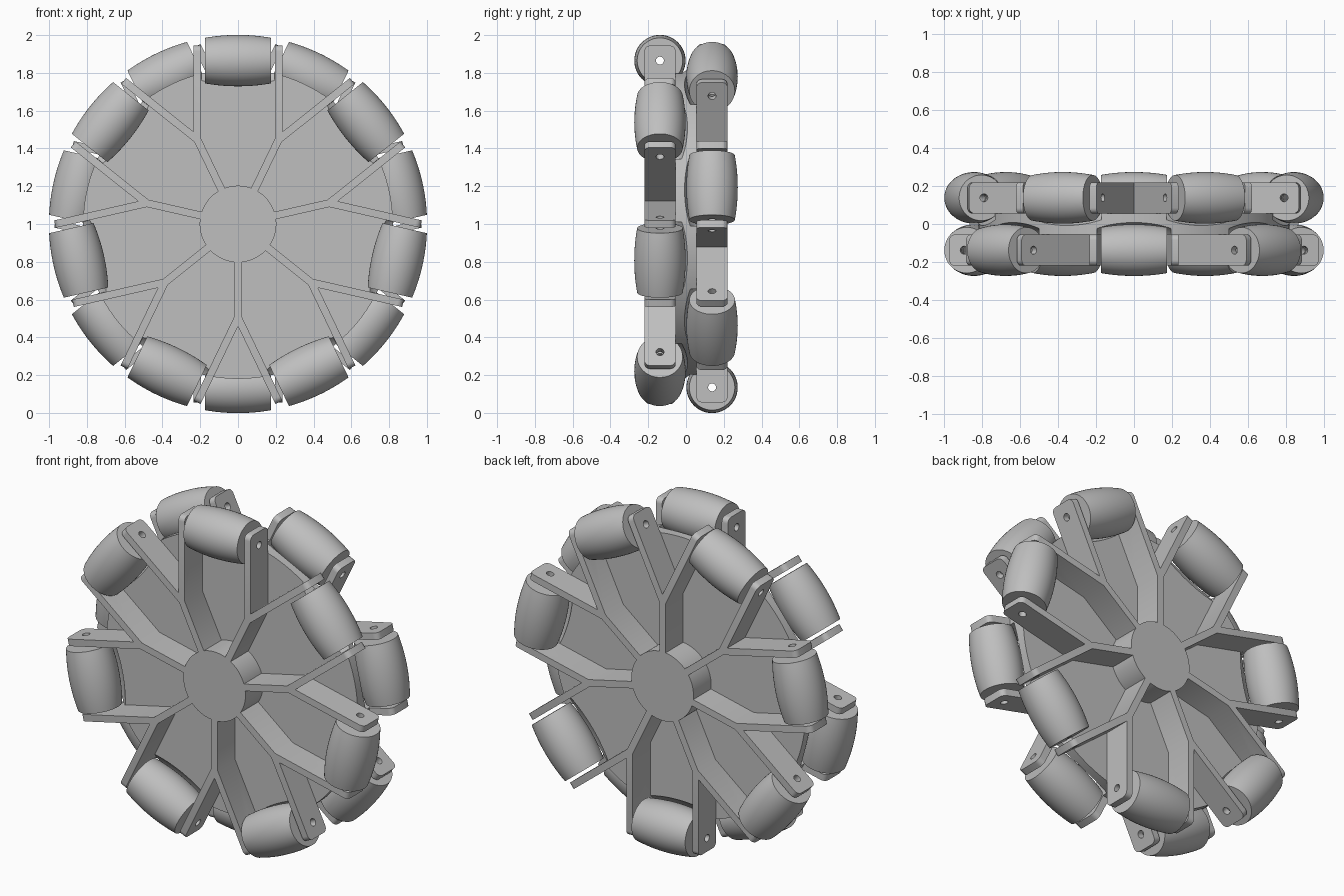
import bpy, bmesh, math
from mathutils import Matrix, Vector

cube = bpy.data.objects.get("Cube")
if cube:
    bpy.data.objects.remove(cube, do_unlink=True)

COUNT = 7
HALF = math.pi / COUNT
AXLE_R, AXLE_Y = 0.865, 0.138       # roller axle position
ARM_OFF, ARM_T, ARM_TIP = 0.215, 0.02, 0.945
Y_IN, Y_OUT = 0.055, 0.22           # depth range of the spokes
CENTRE = Matrix.Translation((0, 0, 1))

grey = bpy.data.materials.new("plain_grey")
grey.use_nodes = True
colour = (0.52, 0.52, 0.52, 1)
grey.diffuse_color = colour
grey.node_tree.nodes["Principled BSDF"].inputs["Base Color"].default_value = colour


def make_object(name, bm):
    bmesh.ops.recalc_face_normals(bm, faces=bm.faces)
    mesh = bpy.data.meshes.new(name)
    bm.to_mesh(mesh)
    bm.free()
    mesh.materials.append(grey)
    obj = bpy.data.objects.new(name, mesh)
    bpy.context.collection.objects.link(obj)
    return obj


def lathe_x(bm, profile, closed, segments=48):
    """Revolve (x, radius) points around the x axis."""
    rings = []
    for x, r in profile:
        rings.append([bm.verts.new((x, r * math.cos(a), r * math.sin(a)))
                      for a in (2 * math.pi * i / segments for i in range(segments))])
    pairs = list(zip(rings, rings[1:]))
    if closed:
        pairs.append((rings[-1], rings[0]))
    else:
        bm.faces.new(rings[0])
        bm.faces.new(rings[-1])
    for a, b in pairs:
        for i in range(segments):
            j = (i + 1) % segments
            bm.faces.new((a[i], a[j], b[j], b[i]))


def barrel(half_length, radius, steps=14):
    """Barrel outline whose outer edge follows the wheel rim."""
    xs = [half_length * (2 * i / steps - 1) for i in range(steps + 1)]
    return [(x, radius - 1 + math.sqrt(1 - x * x)) for x in xs]


def placement(side, k, on_roller):
    """Side 0 is the front row, side 1 the back row, turned half a step."""
    step = 2 * k + (side if on_roller else 1 - side)
    return CENTRE @ Matrix.Rotation(step * HALF, 4, 'Y') @ Matrix.Rotation(side * math.pi, 4, 'Z')


def ring_of_lathes(name, side, profile, closed, segments=48):
    bm = bmesh.new()
    for k in range(COUNT):
        part = bmesh.new()
        lathe_x(part, profile, closed, segments)
        part.transform(placement(side, k, True) @ Matrix.Translation((0, -AXLE_Y, AXLE_R)))
        append(bm, part)
    return make_object(name, bm)


def append(bm, part):
    temp = bpy.data.meshes.new("temp")
    part.to_mesh(temp)
    part.free()
    bm.from_mesh(temp)
    bpy.data.meshes.remove(temp)


def cut(obj, cutters):
    for cutter in cutters:
        mod = obj.modifiers.new("cut", 'BOOLEAN')
        mod.operation, mod.solver, mod.object = 'DIFFERENCE', 'EXACT', cutter
    bpy.context.view_layer.update()
    graph = bpy.context.evaluated_depsgraph_get()
    result = bpy.data.meshes.new_from_object(obj.evaluated_get(graph))
    obj.modifiers.clear()
    obj.data = result
    for cutter in cutters:
        bpy.data.objects.remove(cutter, do_unlink=True)


def smooth(obj):
    bpy.ops.object.select_all(action='DESELECT')
    obj.select_set(True)
    bpy.context.view_layer.objects.active = obj
    bpy.ops.object.shade_smooth_by_angle(angle=math.radians(30))


def forked_spoke():
    """Y-shaped wall: a stem that splits into two roller arms."""
    s, c = math.sin(HALF), math.cos(HALF)
    along, across = Vector((s, c)), Vector((c, -s))
    near, far = ARM_OFF - ARM_T, ARM_OFF + ARM_T
    right = [Vector((ARM_T, 0.195)),
             Vector((ARM_T, (near + ARM_T * c) / s)),
             along * ARM_TIP - across * near,
             along * ARM_TIP - across * far]
    outline = right + [Vector((0, far / s))] + [Vector((-p.x, p.y)) for p in reversed(right)]
    bm = bmesh.new()
    face = bm.faces.new([bm.verts.new((p.x, -Y_IN, p.y)) for p in outline])
    moved = bmesh.ops.extrude_face_region(bm, geom=[face])["geom"]
    bmesh.ops.translate(bm, vec=(0, Y_IN - Y_OUT, 0),
                        verts=[v for v in moved if isinstance(v, bmesh.types.BMVert)])

    def at_tip(v):
        return abs(abs(v.co.x) * s + v.co.z * c - ARM_TIP) < 1e-4

    # rounded arm tips
    tips = [e for e in bm.edges if all(at_tip(v) for v in e.verts)
            and abs(e.verts[0].co.y - e.verts[1].co.y) < 1e-4]
    bmesh.ops.recalc_face_normals(bm, faces=bm.faces)
    bmesh.ops.bevel(bm, geom=tips, offset=0.03, segments=4, profile=0.5, affect='EDGES')
    return bm


def disc(name, radius, half_depth, segments):
    bm = bmesh.new()
    bmesh.ops.create_cone(bm, cap_ends=True, segments=segments, radius1=radius,
                          radius2=radius, depth=2 * half_depth)
    bm.transform(CENTRE @ Matrix.Rotation(math.pi / 2, 4, 'X'))
    return make_object(name, bm)


# Central plate with hollows that clear the rollers, and the hub
plate = disc("centre_plate", 0.82, Y_IN, 128)
cut(plate, [ring_of_lathes("hollow_cutter", side, barrel(0.194, 0.153), False)
            for side in (0, 1)])
smooth(plate)
smooth(disc("hub", 0.203, Y_OUT, 64))

# Two rows of spokes and rollers
bore = 0.021
for side, row in enumerate(("front", "back")):
    bm = bmesh.new()
    for k in range(COUNT):
        part = forked_spoke()
        part.transform(placement(side, k, False))
        append(bm, part)
    spokes = make_object(row + "_spokes", bm)
    cut(spokes, [ring_of_lathes("axle_cutter", side, [(-0.26, bore), (0.26, bore)], False, 24)])
    smooth(spokes)
    outline = barrel(0.175, 0.136) + [(0.175, bore), (-0.175, bore)]
    smooth(ring_of_lathes(row + "_rollers", side, outline, True))
